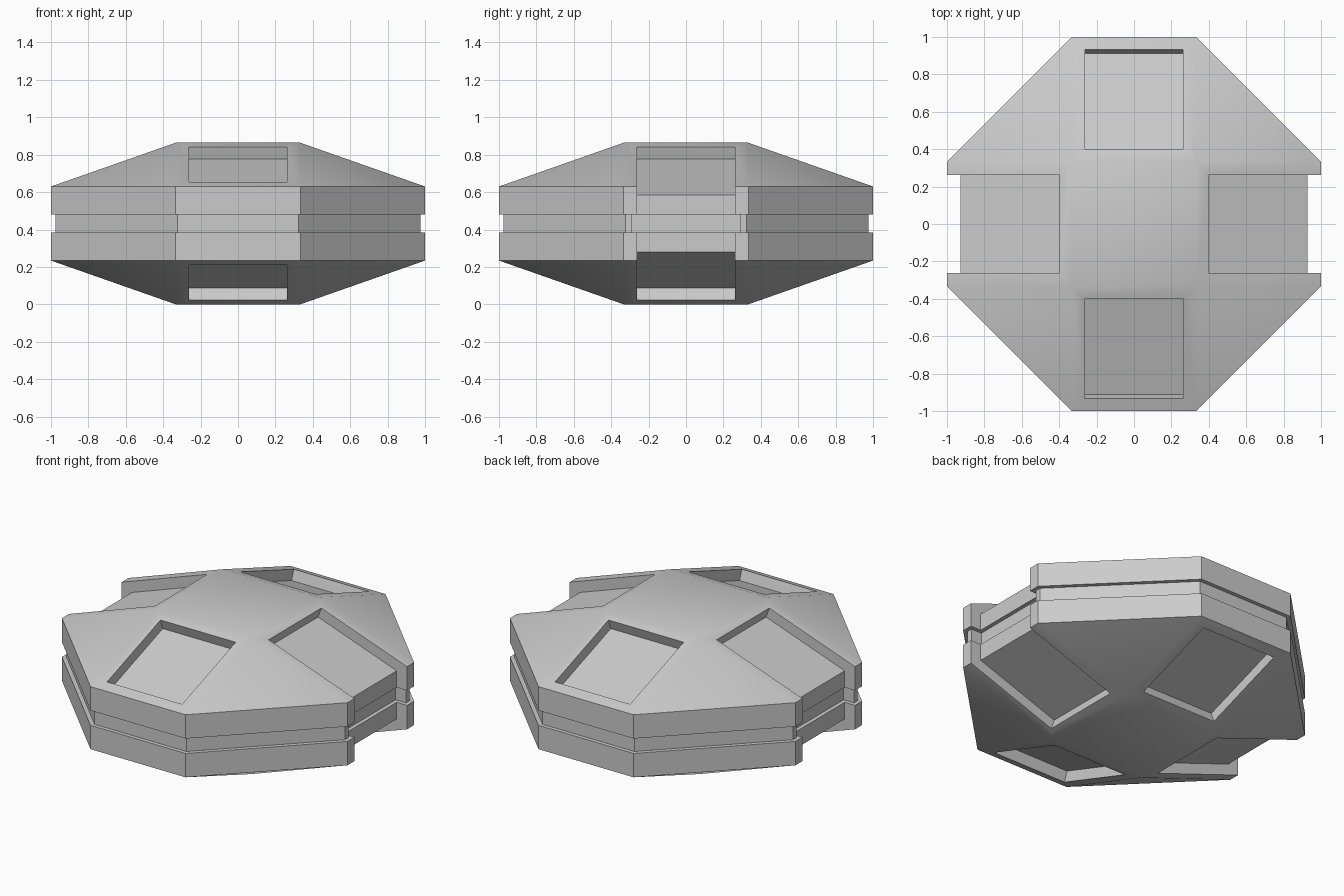
import bpy, bmesh
from math import atan2, sin, cos, radians
from mathutils import Vector

if "Cube" in bpy.data.objects:
    bpy.data.objects.remove(bpy.data.objects["Cube"], do_unlink=True)

MID = 0.432             # height of the middle plane
IN, OUT = 0.333, 1.0    # half sizes of the flat centre and of the rim
RIM, GAP = 0.198, 0.047 # rim top and groove edge, measured from the middle
MARGIN, DEPTH = 0.07, 0.067
HALF, NOTCH = IN - MARGIN, 0.927
GROOVE = 0.025
SLOPE = (MID - RIM) / (OUT - IN)
ANG = atan2(MID - RIM, OUT - IN)

grey = bpy.data.materials.new("light grey")
grey.use_nodes = True
grey.diffuse_color = (0.6, 0.6, 0.6, 1)
grey.node_tree.nodes["Principled BSDF"].inputs["Base Color"].default_value = (0.6, 0.6, 0.6, 1)


def make_object(name, bm):
    bmesh.ops.recalc_face_normals(bm, faces=bm.faces)
    mesh = bpy.data.meshes.new(name)
    bm.to_mesh(mesh)
    bm.free()
    mesh.materials.append(grey)
    obj = bpy.data.objects.new(name, mesh)
    bpy.context.collection.objects.link(obj)
    obj.location.z = MID
    return obj


def prism(name, points, shift):
    """Extrude a flat outline along the shift vector."""
    bm = bmesh.new()
    face = bm.faces.new([bm.verts.new(p) for p in points])
    ext = bmesh.ops.extrude_face_region(bm, geom=[face])
    bmesh.ops.translate(bm, vec=shift, verts=[v for v in ext["geom"] if isinstance(v, bmesh.types.BMVert)])
    return make_object(name, bm)


def turn(p, k):
    """Rotate a point by k quarter turns about z."""
    x, y, z = p
    for _ in range(k):
        x, y = -y, x
    return (x, y, z)


# Upper shell: octagonal rim rising to a square centre
bm = bmesh.new()
cap = [bm.verts.new(turn((IN, IN, MID), k)) for k in range(4)]
rim, base = [], []
for k in range(4):
    for p in ((OUT, -IN), (OUT, IN)):
        rim.append(bm.verts.new(turn((*p, RIM), k)))
        base.append(bm.verts.new(turn((*p, GAP), k)))
bm.faces.new(cap)
bm.faces.new(base[::-1])
slopes = []
for k in range(4):
    slopes.append(bm.faces.new((cap[k - 1], rim[2 * k], rim[2 * k + 1], cap[k])))
    bm.faces.new((cap[k], rim[2 * k + 1], rim[(2 * k + 2) % 8]))
for i in range(8):
    j = (i + 1) % 8
    bm.faces.new((base[i], base[j], rim[j], rim[i]))
bmesh.ops.recalc_face_normals(bm, faces=bm.faces)

# Sunken panels on the front and back slopes
for face in (slopes[1], slopes[3]):
    bmesh.ops.inset_individual(bm, faces=[face], thickness=MARGIN, use_even_offset=True)
    normal = face.normal.copy()
    ext = bmesh.ops.extrude_face_region(bm, geom=[face])
    bmesh.ops.translate(bm, vec=-normal * DEPTH,
                        verts=[v for v in ext["geom"] if isinstance(v, bmesh.types.BMVert)])
    if face.is_valid:
        bm.faces.remove(face)
shell = make_object("shell_halves", bm)

# Lower shell mirrors the upper one
mirror = shell.modifiers.new("mirror", "MIRROR")
mirror.use_axis = (False, False, True)
mirror.use_mirror_merge = False

# Open-ended notches on the left and right sides
top = Vector((IN + MARGIN * cos(ANG), MID - MARGIN * sin(ANG)))
normal = Vector((sin(ANG), cos(ANG)))
inner = top - normal * DEPTH
above = top + normal * 0.2
end = Vector((NOTCH, inner.y - (NOTCH - inner.x) * SLOPE))
upper = [(1.3, above.y), tuple(above), tuple(inner), tuple(end)]
profile = upper + [(x, -z) for x, z in reversed(upper)]
cutters = []
for side in (-1, 1):
    cutter = prism("notch_cutter", [(side * x, -HALF, z) for x, z in profile], (0, 2 * HALF, 0))
    cutter.hide_render = True
    cut = shell.modifiers.new("notch", "BOOLEAN")
    cut.operation, cut.solver, cut.object = "DIFFERENCE", "EXACT", cutter
    cutters.append(cutter)

# Bake the cuts and drop the cutters
bpy.context.view_layer.update()
graph = bpy.context.evaluated_depsgraph_get()
baked = bpy.data.meshes.new_from_object(shell.evaluated_get(graph))
shell.modifiers.clear()
shell.data = baked
for cutter in cutters:
    bpy.data.objects.remove(cutter, do_unlink=True)

# Recessed core that forms the groove between the shells
edge, corner = OUT - GROOVE, IN - GROOVE * 0.414
wide, deep = HALF + GROOVE, NOTCH - GROOVE
half = [(corner, -edge), (edge, -corner), (edge, -wide), (deep, -wide),
        (deep, wide), (edge, wide), (edge, corner), (corner, edge)]
outline = half + [(-x, -y) for x, y in half]
core = prism("groove_core", [(x, y, -GAP) for x, y in outline], (0, 0, 2 * GAP))

# Soft slopes with crisp rims
for obj in bpy.context.selected_objects:
    obj.select_set(False)
for obj in (shell, core):
    obj.select_set(True)
bpy.context.view_layer.objects.active = shell
bpy.ops.object.shade_smooth_by_angle(angle=radians(30))
